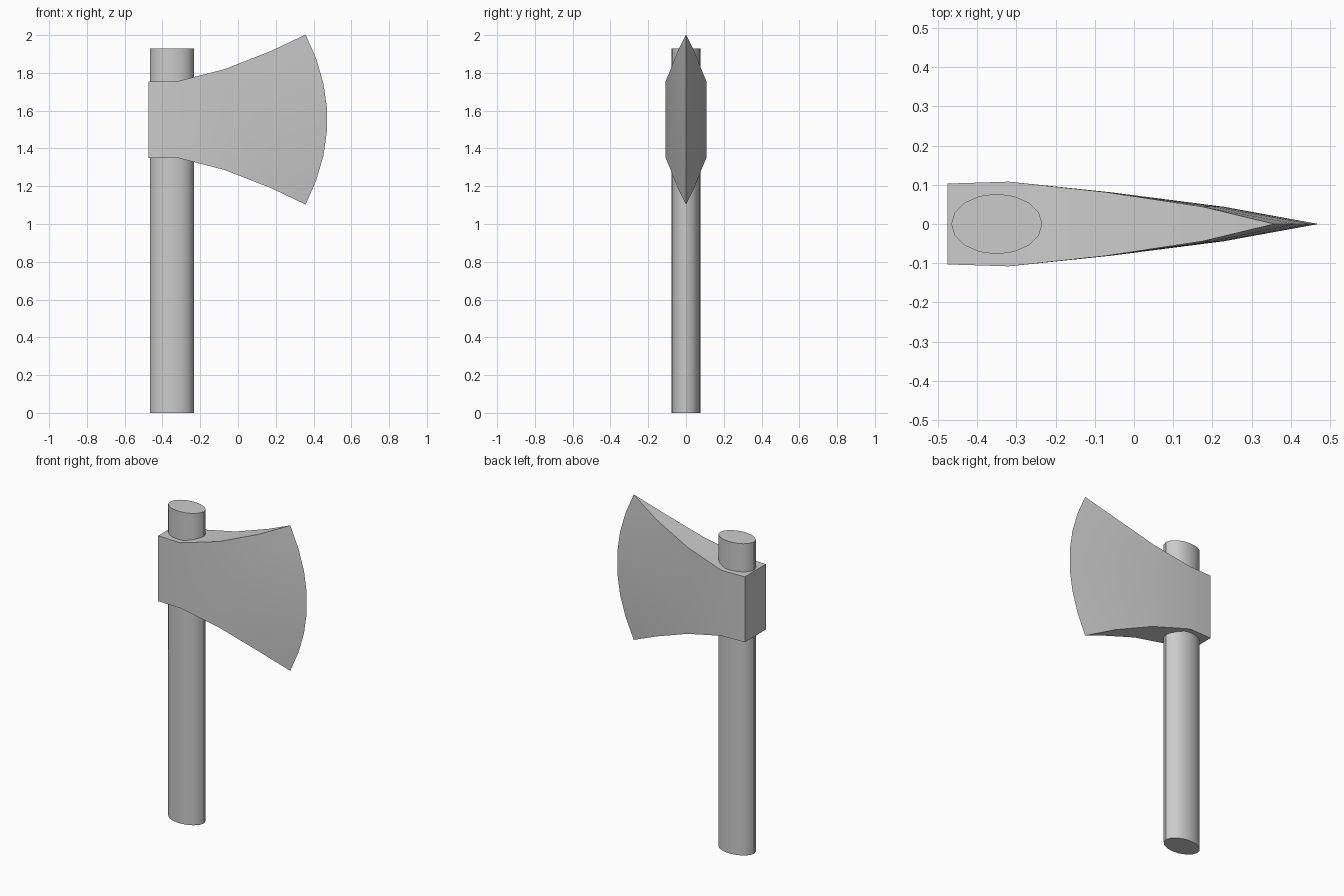
import bpy, bmesh, math

if "Cube" in bpy.data.objects:
    bpy.data.objects.remove(bpy.data.objects["Cube"])


def finish(bm, name):
    bmesh.ops.recalc_face_normals(bm, faces=bm.faces)
    mesh = bpy.data.meshes.new(name)
    bm.to_mesh(mesh)
    bm.free()
    obj = bpy.data.objects.new(name, mesh)
    bpy.context.collection.objects.link(obj)
    bpy.ops.object.select_all(action='DESELECT')
    obj.select_set(True)
    bpy.context.view_layer.objects.active = obj
    bpy.ops.object.shade_smooth_by_angle(angle=math.radians(30))
    return obj


# Handle: oval shaft running through the head
bm = bmesh.new()
bmesh.ops.create_cone(bm, cap_ends=True, segments=16, radius1=1, radius2=1, depth=1)
for v in bm.verts:
    v.co = (v.co.x * 0.116 - 0.35, v.co.y * 0.077, (v.co.z + 0.5) * 1.93)
finish(bm, "handle")

# Axe head: stations of (x at corner, half height, half thickness, bow of the column)
stations = [
    (-0.475, 0.2025, 0.103, 0.0),
    (-0.32, 0.2025, 0.108, 0.0),
    (-0.07, 0.267, 0.081, 0.01),
    (0.175, 0.363, 0.044, 0.055),
    (0.358, 0.45, 0.0, 0.115),
]
ROWS = 7
MID_Z = 1.553

bm = bmesh.new()
loops = []
for x, half_h, half_t, bow in stations:
    sides = []
    for sign in (-1, 1):
        column = []
        for i in range(ROWS + 1):
            t = 2 * i / ROWS - 1
            column.append(bm.verts.new(
                (x + bow * (1 - t * t), sign * half_t, MID_Z + t * half_h)))
        sides.append(column)
    loops.append(sides[0] + sides[1][::-1])

# Skin between stations, then close the poll
for a, b in zip(loops, loops[1:]):
    n = len(a)
    for i in range(n):
        j = (i + 1) % n
        bm.faces.new((a[i], a[j], b[j], b[i]))
bm.faces.new(loops[0])

# Merge the two sides into the sharp cutting edge
bmesh.ops.remove_doubles(bm, verts=loops[-1], dist=0.0005)
finish(bm, "axe_head")
